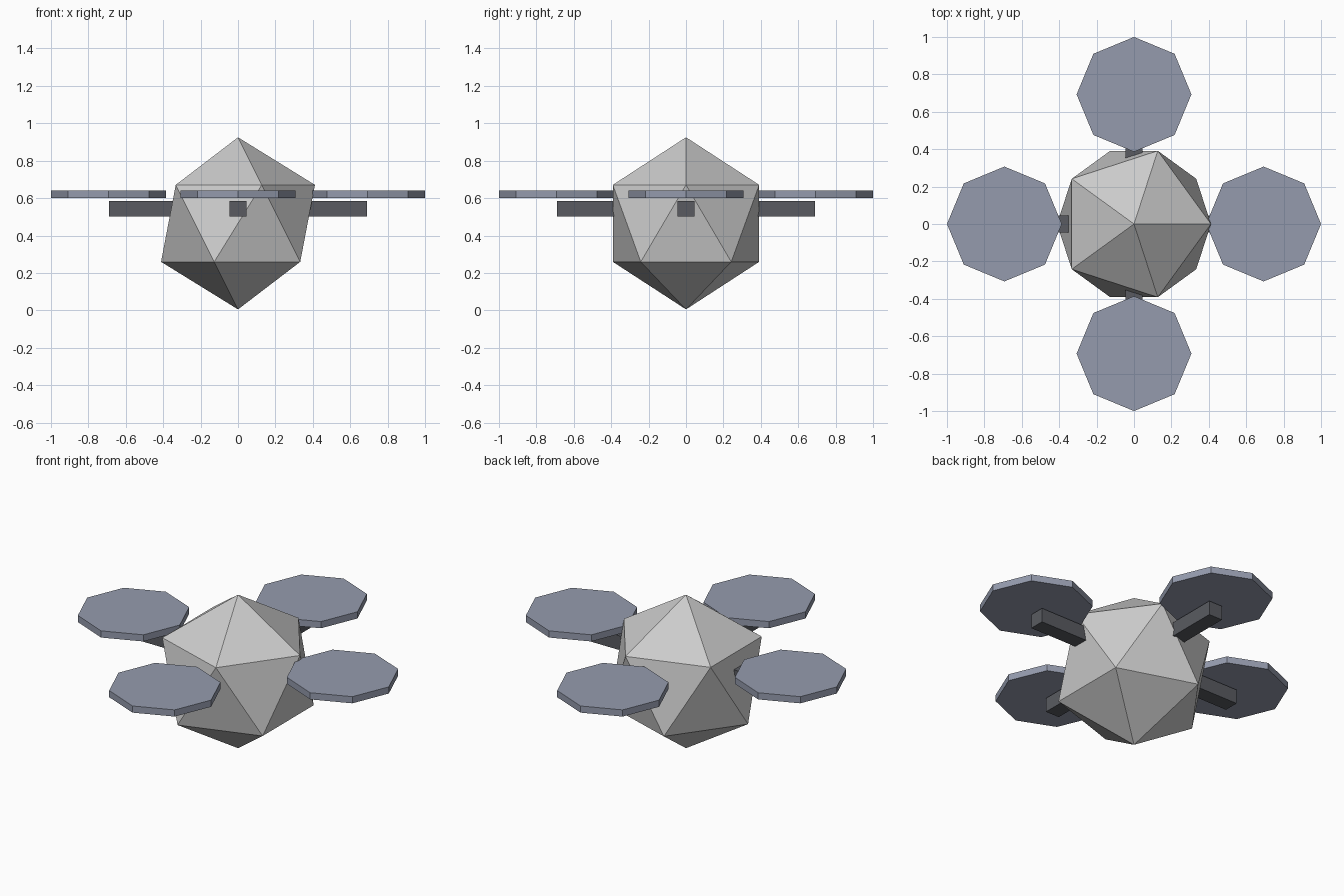
import bpy
from math import cos, sin, pi

if "Cube" in bpy.data.objects:
    bpy.data.objects.remove(bpy.data.objects["Cube"])


def material(name, rgb):
    m = bpy.data.materials.new(name)
    m.diffuse_color = (*rgb, 1)
    m.use_nodes = True
    m.node_tree.nodes["Principled BSDF"].inputs["Base Color"].default_value = m.diffuse_color
    return m


slate = material("slate", (0.30, 0.33, 0.42))
dark = material("dark_grey", (0.10, 0.105, 0.12))

# Faceted body: icosahedron standing on one point
bpy.ops.mesh.primitive_ico_sphere_add(subdivisions=1, radius=0.46, location=(0, 0, 0.465))
bpy.context.object.name = "body"

# Four arms, each carrying an octagonal rotor disc
for name, angle in (("right", 0), ("back", pi / 2), ("left", pi), ("front", -pi / 2)):
    c, s = cos(angle), sin(angle)

    # Arm runs from inside the body to the rotor centre
    bpy.ops.mesh.primitive_cube_add(size=1, location=(0.46 * c, 0.46 * s, 0.543),
                                    rotation=(0, 0, angle))
    arm = bpy.context.object
    arm.name = name + "_arm"
    arm.scale = (0.46, 0.09, 0.085)
    arm.data.materials.append(dark)

    # Rotor disc
    bpy.ops.mesh.primitive_cylinder_add(vertices=8, radius=0.307, depth=0.04,
                                        location=(0.693 * c, 0.693 * s, 0.62))
    rotor = bpy.context.object
    rotor.name = name + "_rotor"
    rotor.data.materials.append(slate)
